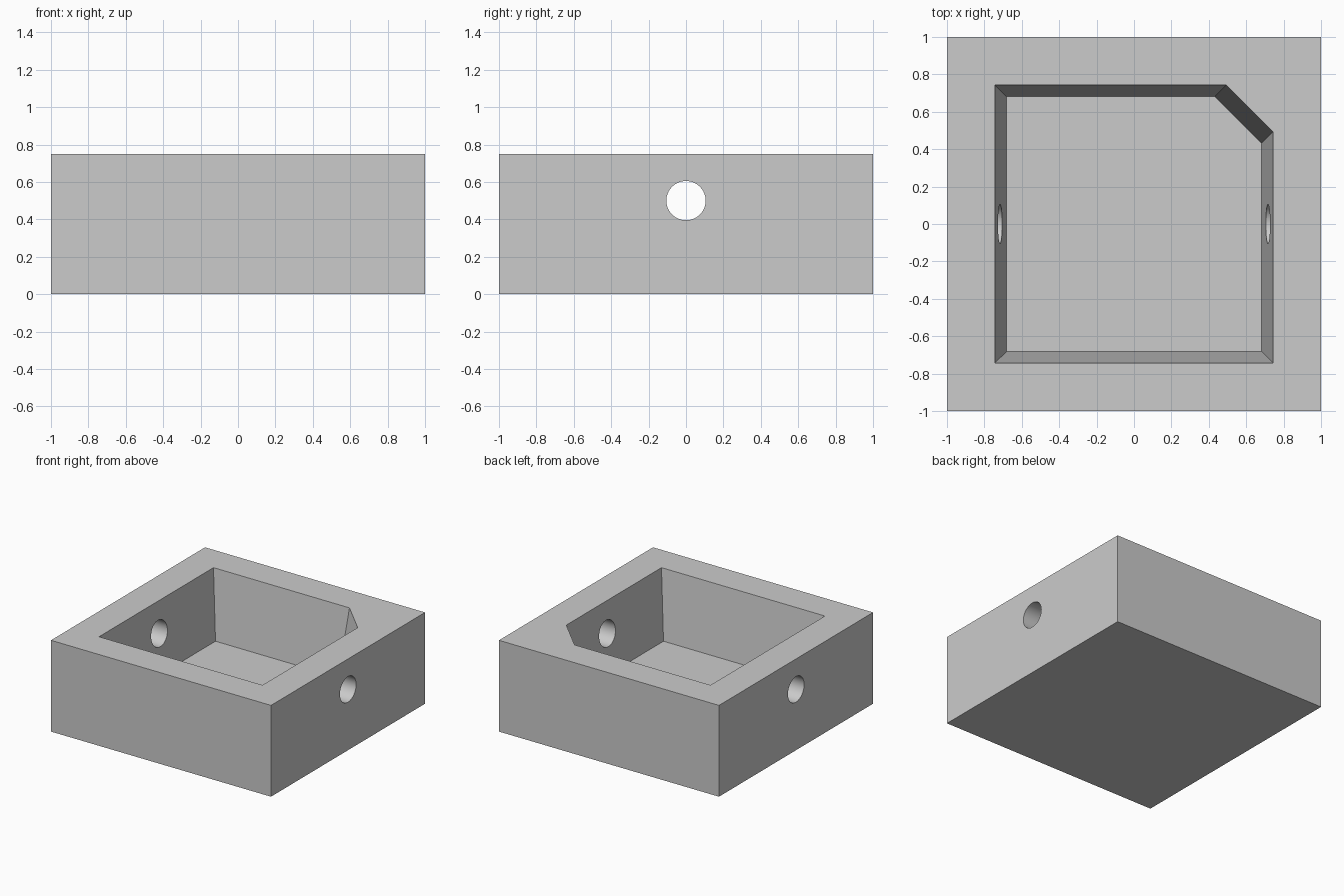
import bpy
import bmesh
import math
from mathutils import Matrix

if "Cube" in bpy.data.objects:
    bpy.data.objects.remove(bpy.data.objects["Cube"], do_unlink=True)

HEIGHT, FLOOR = 0.75, 0.185
RIM, BASE, CHAMFER = 0.743, 0.682, 0.25
HOLE_RADIUS, HOLE_Z = 0.105, 0.5

grey = bpy.data.materials.new("plain grey")
grey.use_nodes = True
colour = (0.6, 0.6, 0.6, 1)
grey.diffuse_color = colour
grey.node_tree.nodes["Principled BSDF"].inputs["Base Color"].default_value = colour


def make_object(name, bm):
    bmesh.ops.recalc_face_normals(bm, faces=bm.faces)
    mesh = bpy.data.meshes.new(name)
    bm.to_mesh(mesh)
    bm.free()
    mesh.materials.append(grey)
    obj = bpy.data.objects.new(name, mesh)
    bpy.context.collection.objects.link(obj)
    return obj


def cut(target, cutter):
    mod = target.modifiers.new(cutter.name, "BOOLEAN")
    mod.operation = "DIFFERENCE"
    mod.solver = "EXACT"
    mod.object = cutter
    bpy.context.view_layer.objects.active = target
    bpy.ops.object.modifier_apply(modifier=mod.name)
    bpy.data.objects.remove(cutter, do_unlink=True)


# Solid block
bm = bmesh.new()
bmesh.ops.create_cube(bm, size=1, matrix=Matrix.Translation((0, 0, HEIGHT / 2))
                      @ Matrix.Diagonal((2, 2, HEIGHT, 1)))
block = make_object("box_body", bm)

# Tapered pocket with one cut corner, continued a little above the rim
bm = bmesh.new()
over = 0.1
top_half = RIM + (RIM - BASE) * over / (HEIGHT - FLOOR)
rings = []
for half, z in ((BASE, FLOOR), (top_half, HEIGHT + over)):
    outline = [(-half, -half), (half, -half), (half, half - CHAMFER),
               (half - CHAMFER, half), (-half, half)]
    rings.append([bm.verts.new((x, y, z)) for x, y in outline])
low, high = rings
bm.faces.new(low)
bm.faces.new(high)
for i in range(len(low)):
    j = (i + 1) % len(low)
    bm.faces.new((low[i], low[j], high[j], high[i]))
cut(block, make_object("pocket_cutter", bm))

# Round bore through both side walls
bm = bmesh.new()
bmesh.ops.create_cone(bm, cap_ends=True, segments=64, radius1=HOLE_RADIUS,
                      radius2=HOLE_RADIUS, depth=3,
                      matrix=Matrix.Translation((0, 0, HOLE_Z))
                      @ Matrix.Rotation(math.pi / 2, 4, "Y"))
cut(block, make_object("bore_cutter", bm))

# Smooth bores, crisp box edges
bpy.ops.object.select_all(action="DESELECT")
block.select_set(True)
bpy.context.view_layer.objects.active = block
bpy.ops.object.shade_smooth_by_angle(angle=math.radians(30))
